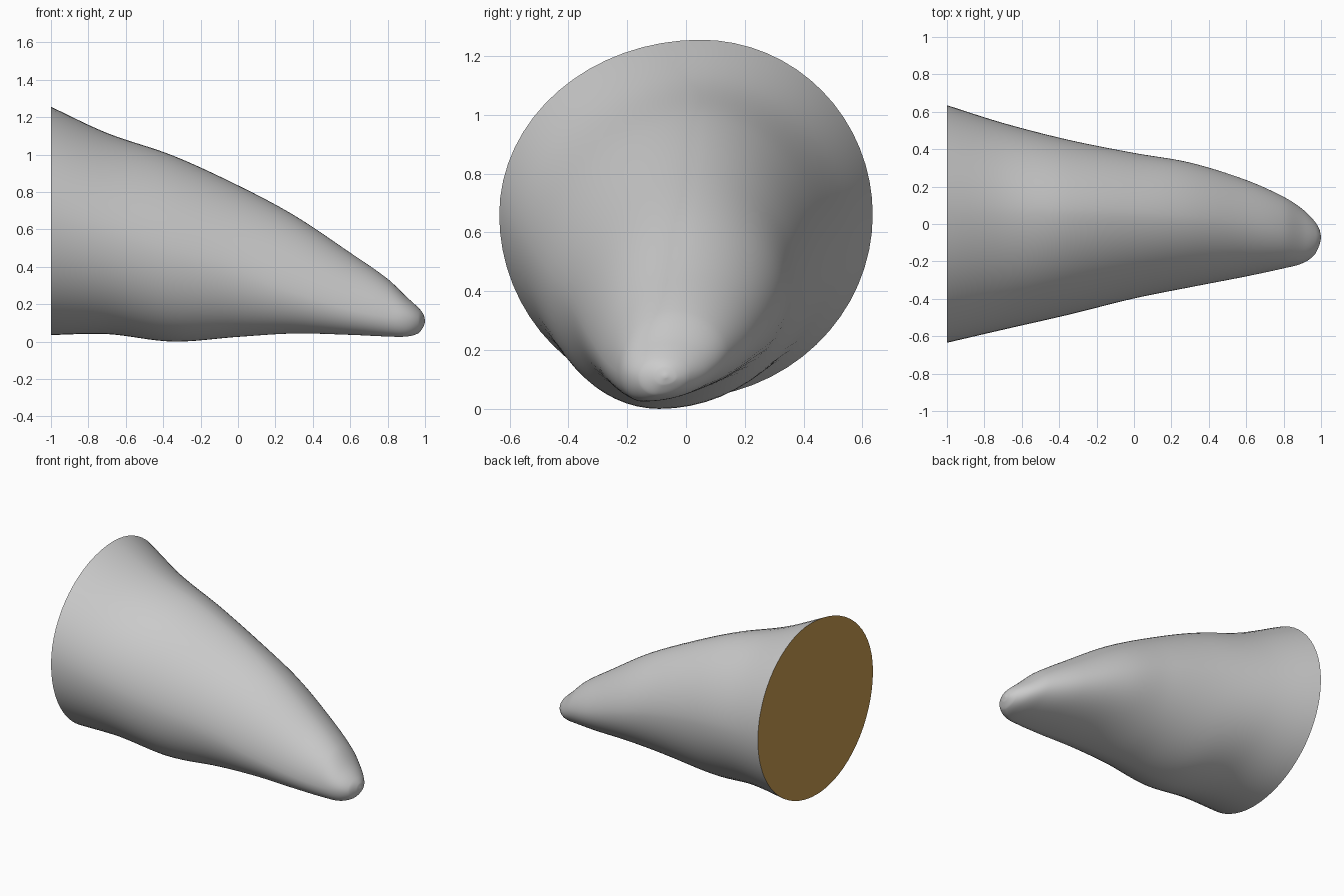
import bpy, bmesh, math

cube = bpy.data.objects.get("Cube")
if cube:
    bpy.data.objects.remove(cube, do_unlink=True)


def make_material(name, colour):
    mat = bpy.data.materials.new(name)
    mat.use_nodes = True
    mat.diffuse_color = colour
    node = next(n for n in mat.node_tree.nodes if n.type == 'BSDF_PRINCIPLED')
    node.inputs["Base Color"].default_value = colour
    node.inputs["Roughness"].default_value = 0.7
    return mat


grey = make_material("pale grey", (0.6, 0.6, 0.6, 1))
brown = make_material("brown", (0.57, 0.33, 0.08, 1))

# Cross-sections along the horn: x, front y, back y, bottom z, top z,
# z of the widest front point, z of the widest back point, y of top, y of bottom
SECTIONS = [
    (-1.0, -.635, .635, .035, 1.255, .66, .66, .05, -.02),
    (-.7, -.565, .54, .04, 1.115, .56, .60, .05, -.06),
    (-.35, -.485, .45, .0, .995, .45, .54, .05, -.09),
    (0, -.398, .38, .025, .835, .36, .46, .04, -.10),
    (.3, -.338, .328, .043, .675, .26, .37, .02, -.13),
    (.6, -.28, .235, .036, .475, .17, .26, -.01, -.15),
    (.8, -.237, .145, .027, .335, .13, .19, -.04, -.15),
    (.9, -.21, .08, .027, .24, .12, .14, -.06, -.14),
    (.965, -.165, .015, .045, .18, .11, .12, -.07, -.10),
    (.992, -.11, -.03, .08, .145, .11, .11, -.07, -.08),
    (1.0, -.075, -.065, .105, .115, .11, .11, -.07, -.07),
]
SIDES, STEPS = 64, 8


def hermite(i, t):
    """Smooth blend between section i and the next one, spaced by x."""
    a, b = SECTIONS[i], SECTIONS[i + 1]
    p, n = SECTIONS[max(i - 1, 0)], SECTIONS[min(i + 2, len(SECTIONS) - 1)]
    h = b[0] - a[0]
    result = [a[0] + h * t]
    for k in range(1, len(a)):
        ma = (b[k] - p[k]) / (b[0] - p[0]) * h
        mb = (n[k] - a[k]) / (n[0] - a[0]) * h
        result.append((1 + 2 * t) * (1 - t) ** 2 * a[k] + t * (1 - t) ** 2 * ma
                      + t * t * (3 - 2 * t) * b[k] + t * t * (t - 1) * mb)
    return result


def outline(section):
    """Closed oval of four quarter curves; the crest narrows mid-length."""
    x, front, back, low, high, z_front, z_back, y_top, y_low = section
    crest = 1 + .1 * (1 - x * x)
    points = []
    for s in range(SIDES):
        angle = math.tau * s / SIDES
        c, d = math.cos(angle), math.sin(angle)
        y0, z1, power = (y_top, high, crest) if d >= 0 else (y_low, low, 1)
        y1, z0 = (back, z_back) if c >= 0 else (front, z_front)
        points.append((x, y0 + (y1 - y0) * abs(c) ** power,
                       z0 + (z1 - z0) * abs(d) ** power))
    return points


# Horn body, lofted through the sections
bm = bmesh.new()
rings = []
for i in range(len(SECTIONS) - 1):
    rings += [outline(hermite(i, s / STEPS)) for s in range(STEPS)]
rings.append(outline(SECTIONS[-1]))
rings = [[bm.verts.new(p) for p in ring] for ring in rings]
for a, b in zip(rings, rings[1:]):
    for s in range(SIDES):
        t = (s + 1) % SIDES
        bm.faces.new((a[s], a[t], b[t], b[s])).smooth = True
bm.faces.new(rings[-1]).smooth = True

# Flat cut end in brown
cap = bm.faces.new(rings[0][::-1])
cap.material_index = 1
for edge in cap.edges:
    edge.smooth = False
bmesh.ops.recalc_face_normals(bm, faces=bm.faces)

mesh = bpy.data.meshes.new("horn")
bm.to_mesh(mesh)
bm.free()
mesh.materials.append(grey)
mesh.materials.append(brown)
horn = bpy.data.objects.new("horn", mesh)
bpy.context.collection.objects.link(horn)
